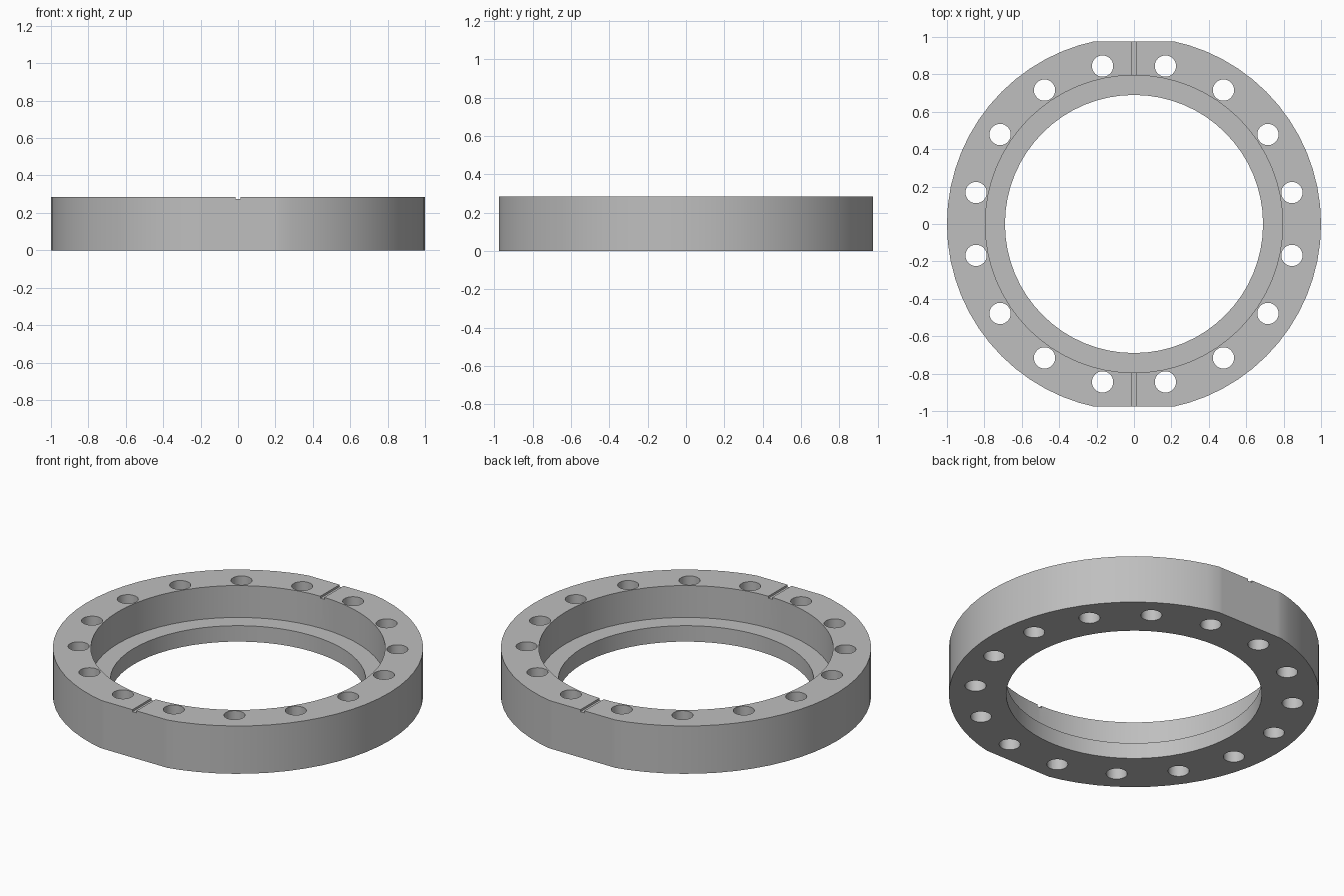
import bpy, bmesh
from math import cos, sin, pi, radians
from mathutils import Matrix, Vector

if "Cube" in bpy.data.objects:
    bpy.data.objects.remove(bpy.data.objects["Cube"], do_unlink=True)

SEGMENTS = 64
HEIGHT, LEDGE = 0.285, 0.095
OUTER, BORE, RECESS = 1.0, 0.69, 0.795
FLAT_Y = 0.975
HOLES, HOLE_CIRCLE, HOLE_RADIUS = 16, 0.861, 0.057
GROOVE_WIDTH, GROOVE_DEPTH = 0.026, 0.012

grey = bpy.data.materials.new("plain grey")
grey.use_nodes = True
colour = (0.52, 0.52, 0.52, 1)
grey.diffuse_color = colour
grey.node_tree.nodes["Principled BSDF"].inputs["Base Color"].default_value = colour


def make_object(name, bm):
    bmesh.ops.recalc_face_normals(bm, faces=bm.faces)
    mesh = bpy.data.meshes.new(name)
    bm.to_mesh(mesh)
    bm.free()
    mesh.materials.append(grey)
    obj = bpy.data.objects.new(name, mesh)
    bpy.context.collection.objects.link(obj)
    return obj


# Flange ring: stepped profile turned around z
profile = [(BORE, 0), (OUTER, 0), (OUTER, HEIGHT),
           (RECESS, HEIGHT), (RECESS, LEDGE), (BORE, LEDGE)]
bm = bmesh.new()
rings = []
for i in range(SEGMENTS):
    a = 2 * pi * i / SEGMENTS
    rings.append([bm.verts.new((r * cos(a), r * sin(a), z)) for r, z in profile])
for i, ring in enumerate(rings):
    following = rings[(i + 1) % SEGMENTS]
    for j in range(len(profile)):
        k = (j + 1) % len(profile)
        bm.faces.new((ring[j], following[j], following[k], ring[k]))

# Flats at front and back
for side in (-1, 1):
    cut = bmesh.ops.bisect_plane(
        bm, geom=bm.verts[:] + bm.edges[:] + bm.faces[:],
        plane_co=(0, side * FLAT_Y, 0), plane_no=(0, side, 0), clear_outer=True)
    edges = [e for e in cut["geom_cut"] if isinstance(e, bmesh.types.BMEdge)]
    bmesh.ops.holes_fill(bm, edges=edges, sides=0)
flange = make_object("flange_ring", bm)

# Cutters for the bolt holes and the two alignment grooves
bm = bmesh.new()
for i in range(HOLES):
    a = 2 * pi * (i + 0.5) / HOLES
    place = Vector((HOLE_CIRCLE * cos(a), HOLE_CIRCLE * sin(a), HEIGHT / 2))
    bmesh.ops.create_cone(bm, cap_ends=True, segments=32, radius1=HOLE_RADIUS,
                          radius2=HOLE_RADIUS, depth=HEIGHT * 2,
                          matrix=Matrix.Translation(place))
for side in (-1, 1):
    place = Matrix.Translation((0, side * 0.9, HEIGHT))
    size = Matrix.Diagonal((GROOVE_WIDTH, 0.3, GROOVE_DEPTH * 2, 1))
    bmesh.ops.create_cube(bm, size=1, matrix=place @ size)
cutter = make_object("hole_and_groove_cutter", bm)
cutter.hide_render = True

# Cut, then shade smoothly with sharp rims
bpy.ops.object.select_all(action="DESELECT")
flange.select_set(True)
bpy.context.view_layer.objects.active = flange
boolean = flange.modifiers.new("holes and grooves", "BOOLEAN")
boolean.operation = "DIFFERENCE"
boolean.solver = "EXACT"
boolean.object = cutter
bpy.ops.object.modifier_apply(modifier=boolean.name)
bpy.data.objects.remove(cutter, do_unlink=True)
bpy.ops.object.shade_smooth_by_angle(angle=radians(30))
